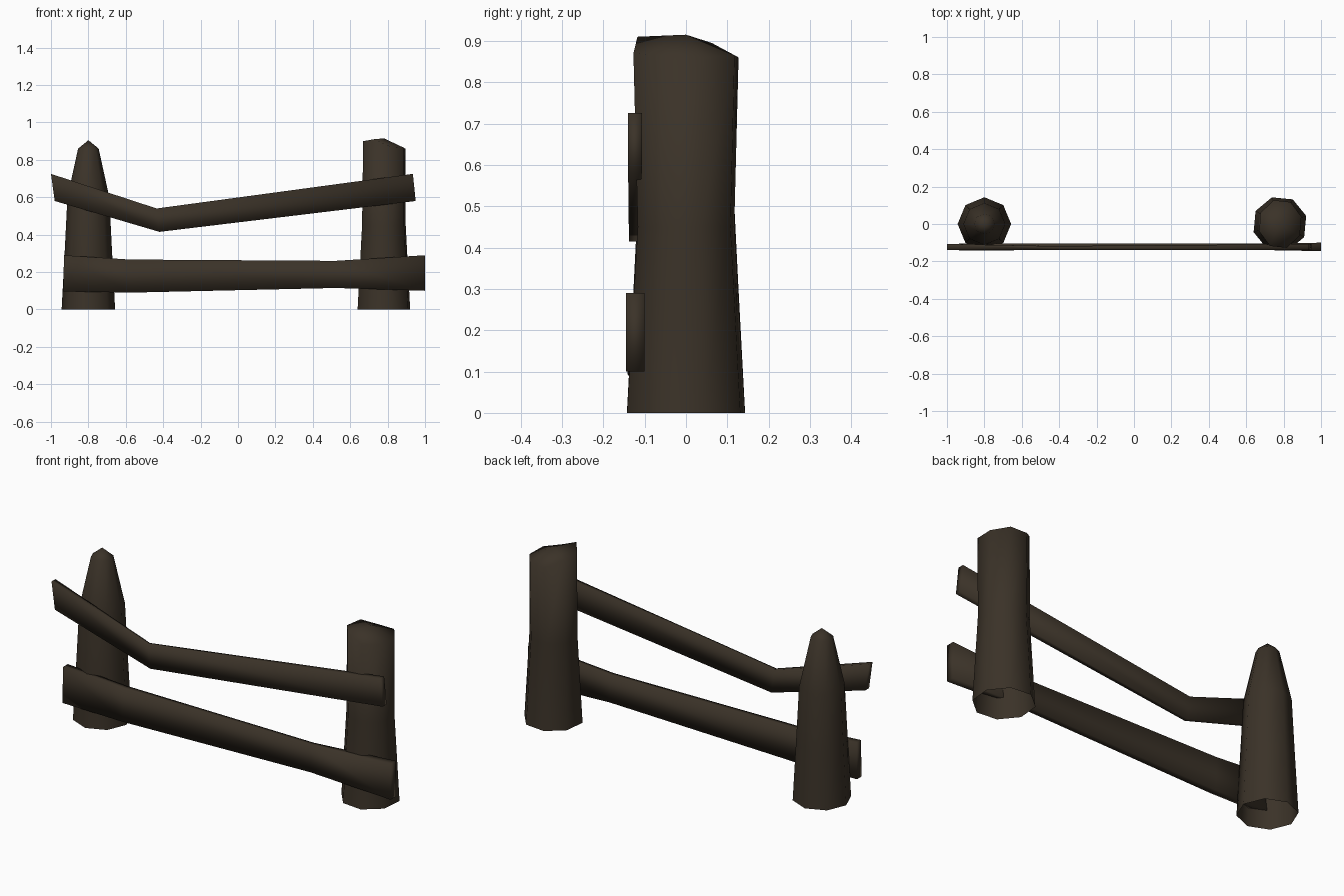
import bpy, math

if "Cube" in bpy.data.objects:
    bpy.data.objects.remove(bpy.data.objects["Cube"])

wood = bpy.data.materials.new("dark_brown_wood")
wood.diffuse_color = (0.043, 0.032, 0.021, 1)
wood.use_nodes = True
wood.node_tree.nodes["Principled BSDF"].inputs["Base Color"].default_value = wood.diffuse_color


def loft(name, rings, cap_start=False, cap_end=False, tip=None):
    """Skin a list of equal-length rings, with optional end caps or a fan to a tip."""
    n = len(rings[0])
    verts = [p for r in rings for p in r]
    faces = [(k * n + i, k * n + (i + 1) % n, (k + 1) * n + (i + 1) % n, (k + 1) * n + i)
             for k in range(len(rings) - 1) for i in range(n)]
    last = (len(rings) - 1) * n
    if cap_start:
        faces.append(tuple(reversed(range(n))))
    if cap_end:
        faces.append(tuple(range(last, last + n)))
    if tip:
        verts.append(tip)
        faces += [(last + i, last + (i + 1) % n, len(verts) - 1) for i in range(n)]
    mesh = bpy.data.meshes.new(name)
    mesh.from_pydata(verts, [], faces)
    mesh.materials.append(wood)
    mesh.polygons.foreach_set("use_smooth", [True] * len(mesh.polygons))
    ob = bpy.data.objects.new(name, mesh)
    bpy.context.collection.objects.link(ob)
    return ob


def ring(cx, rx, ry, heights, turn):
    """Eight-sided post ring; heights gives the z of each corner."""
    return [(cx + rx * math.cos(math.radians(turn + 45 * i)),
             ry * math.sin(math.radians(turn + 45 * i)), heights[i]) for i in range(8)]


# Pointed left post, open underneath
left = [(0, .143), (.3, .127), (.6, .112), (.86, .055)]
loft("pointed_post", [ring(-.8, r, r, [z] * 8, 0) for z, r in left], tip=(-.8, 0, .905))

# Broken-off right post with an uneven top, open underneath
uneven = [.86, .865, .86, .895, .90, .91, .87, .865]
loft("broken_post", [ring(.78, .147, .149, [0] * 8, 17),
                     ring(.78, .122, .122, [.45] * 8, 17),
                     ring(.782, .118, .133, uneven, 17)], tip=(.78, 0, .915))


def rail(name, sections):
    """Plank from sections of (top x, top z, bottom x, bottom z, front y, back y)."""
    rings = [[(bx, f, bz), (bx, b, bz), (tx, b, tz), (tx, f, tz)]
             for tx, tz, bx, bz, f, b in sections]
    return loft(name, rings, True, True)


# Straight lower rail and bent upper rail, both on the front of the posts
rail("lower_rail", [(-.93, .29, -.935, .097, -.142, -.103),
                    (-.58, .267, -.58, .09, -.14, -.103),
                    (.52, .26, .52, .115, -.136, -.105),
                    (1.0, .29, 1.0, .10, -.145, -.10)])
rail("upper_rail", [(-1.0, .725, -.98, .58, -.14, -.107),
                    (-.435, .54, -.42, .415, -.138, -.118),
                    (.935, .725, .95, .58, -.14, -.107)])
